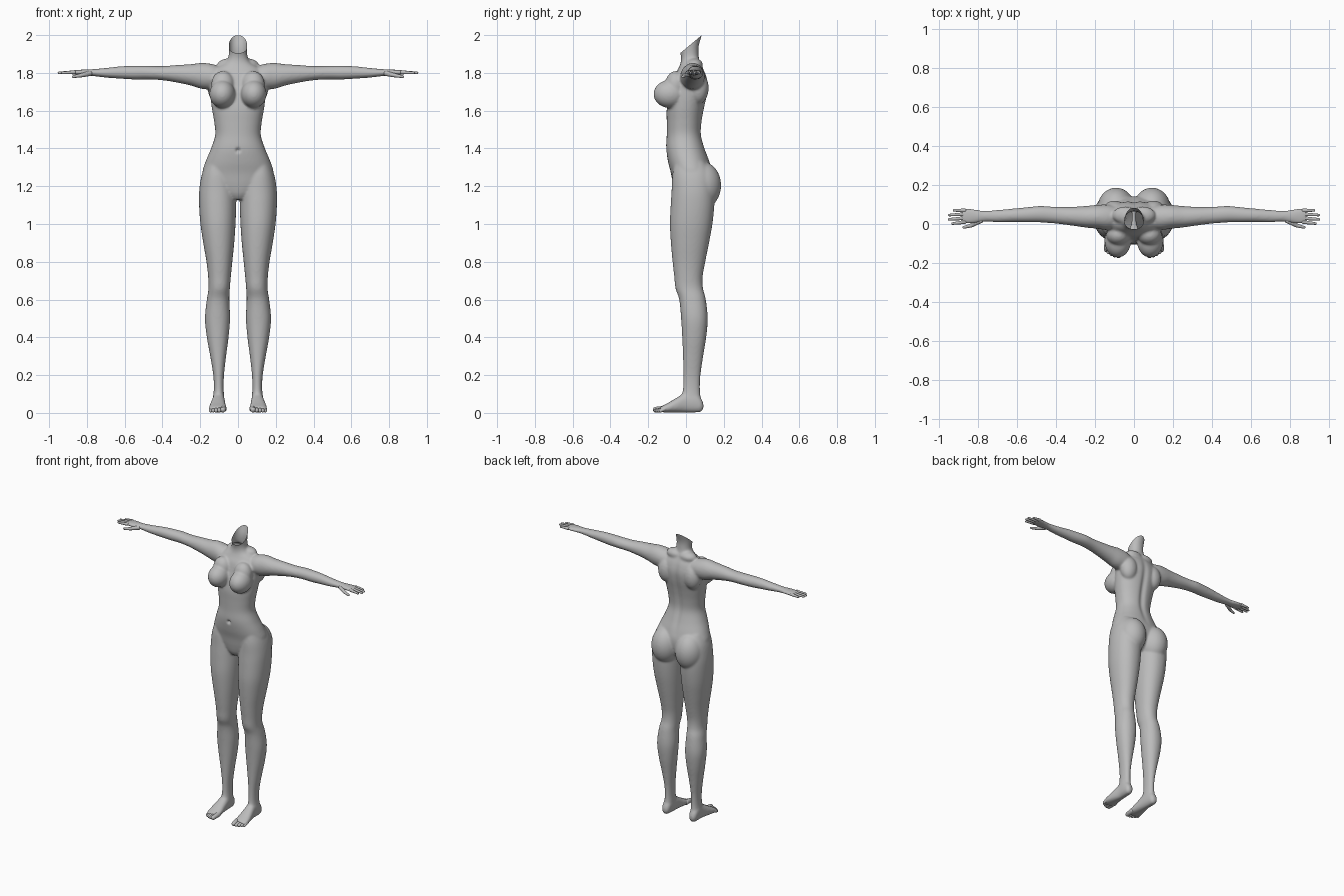
import bpy, bmesh, math
from mathutils import Vector, Matrix

skin = bpy.data.materials.new("plain grey")
skin.diffuse_color = (0.5, 0.5, 0.5, 1)


def catmull(rows, steps=5):
    """Smoothly fill in rows between the given sections."""
    out = []
    for i in range(len(rows) - 1):
        a, b, c, d = rows[max(i - 1, 0)], rows[i], rows[i + 1], rows[min(i + 2, len(rows) - 1)]
        for k in range(steps):
            t = k / steps
            out.append([0.5 * (2 * q + (r - p) * t + (2 * p - 5 * q + 4 * r - s) * t * t
                        + (3 * q - p - 3 * r + s) * t ** 3) for p, q, r, s in zip(a, b, c, d)])
    return out + [list(rows[-1])]


def loft(bm, rows, axis, side=1, power=2.0, n=40):
    """Skin rounded sections; each row is (position, a_min, a_max, b_min, b_max)."""
    rings = []
    for t, a0, a1, b0, b1 in catmull(rows):
        ring = []
        for k in range(n):
            c, s = math.cos(math.tau * k / n), math.sin(math.tau * k / n)
            a = (a0 + a1) / 2 + (a1 - a0) / 2 * math.copysign(abs(c) ** (2 / power), c)
            b = (b0 + b1) / 2 + (b1 - b0) / 2 * math.copysign(abs(s) ** (2 / power), s)
            x, y, z = {"X": (t, a, b), "Y": (a, t, b), "Z": (a, b, t)}[axis]
            ring.append(bm.verts.new((x * side, y, z)))
        rings.append(ring)
    for r, q in zip(rings, rings[1:]):
        for k in range(n):
            bm.faces.new((r[k], r[(k + 1) % n], q[(k + 1) % n], q[k]))
    bm.faces.new(rings[0])
    bm.faces.new(rings[-1])


def ball(bm, centre, radii, side):
    c = Vector((centre[0] * side, centre[1], centre[2]))
    bmesh.ops.create_uvsphere(bm, u_segments=40, v_segments=24, radius=1,
                              matrix=Matrix.Translation(c) @ Matrix.Diagonal((*radii, 1)))


def digit(bm, p, q, r0, r1, side):
    """Tapered capsule from p to q."""
    p, q = (Vector((v[0] * side, v[1], v[2])) for v in (p, q))
    d = q - p
    rot = d.to_track_quat('Z', 'Y').to_matrix()
    for v in bmesh.ops.create_uvsphere(bm, u_segments=14, v_segments=11, radius=1)["verts"]:
        v.co = (p + rot @ (v.co * r0)) if v.co.z < 0 else (q + rot @ (v.co * r1))


def finish(bm, name):
    bmesh.ops.recalc_face_normals(bm, faces=bm.faces)
    me = bpy.data.meshes.new(name)
    bm.to_mesh(me)
    bm.free()
    me.materials.append(skin)
    me.polygons.foreach_set("use_smooth", [True] * len(me.polygons))
    ob = bpy.data.objects.new(name, me)
    bpy.context.collection.objects.link(ob)
    return ob


# sections: (z, half width, front y, back y)
TORSO = [(1.13, .04, -.04, .08), (1.16, .10, -.058, .115), (1.21, .165, -.07, .135),
         (1.27, .188, -.08, .14), (1.33, .172, -.095, .125), (1.40, .143, -.105, .10),
         (1.47, .121, -.102, .082), (1.54, .126, -.102, .085), (1.61, .138, -.102, .097),
         (1.68, .147, -.09, .112), (1.74, .150, -.075, .117), (1.79, .145, -.06, .106),
         (1.825, .115, -.04, .09), (1.855, .068, -.028, .075), (1.89, .050, -.027, .067),
         (1.94, .049, -.04, .067), (2.0, .051, -.045, .084), (2.06, .052, -.05, .10)]
# sections: (z, inner x, outer x, front y, back y)
LEG = [(1.33, .06, .165, -.06, .10), (1.26, .03, .192, -.072, .14), (1.18, .012, .205, -.076, .15),
       (1.10, .010, .206, -.081, .150), (1.00, .013, .199, -.085, .140), (.90, .02, .184, -.08, .122),
       (.80, .030, .167, -.071, .102), (.72, .038, .158, -.062, .088), (.66, .043, .156, -.056, .09),
       (.60, .046, .165, -.036, .105), (.50, .042, .175, -.026, .115), (.40, .050, .165, -.02, .107),
       (.30, .063, .147, -.016, .091), (.20, .074, .131, -.014, .077), (.13, .076, .128, -.016, .074),
       (.08, .073, .132, -.025, .078), (.04, .076, .130, -.02, .08)]
# sections: (x, front y, back y, low z, high z)
ARM = [(.06, -.01, .08, 1.74, 1.82), (.13, -.03, .098, 1.715, 1.845), (.19, -.024, .098, 1.715, 1.853),
       (.25, -.018, .092, 1.733, 1.846), (.32, -.008, .088, 1.748, 1.842), (.40, .002, .088, 1.761, 1.836),
       (.48, .008, .092, 1.765, 1.838), (.55, .008, .086, 1.765, 1.838), (.62, .009, .079, 1.769, 1.835),
       (.70, .009, .072, 1.775, 1.826), (.77, .012, .068, 1.783, 1.820), (.81, .005, .074, 1.786, 1.818),
       (.85, .000, .080, 1.789, 1.816), (.885, .002, .078, 1.793, 1.812)]
# sections: (y, inner x, outer x, low z, high z)
FOOT = [(.092, .092, .118, .022, .05), (.078, .079, .130, .005, .08), (.045, .073, .135, .002, .11),
        (.0, .070, .136, .002, .108), (-.05, .066, .146, .002, .08), (-.09, .062, .153, .002, .056),
        (-.12, .062, .155, .003, .04), (-.138, .066, .148, .006, .03)]

bm = bmesh.new()
loft(bm, [(z, -w, w, f, b) for z, w, f, b in TORSO], "Z", power=2.2)
for s in (1, -1):
    loft(bm, LEG, "Z", s, 2.15)
    loft(bm, ARM, "X", s)
    loft(bm, FOOT, "Y", s, 2.3)
    ball(bm, (.092, .085, 1.205), (.094, .101, .125), s)      # seat muscles
    ball(bm, (.083, -.085, 1.688), (.068, .087, .074), s)     # bust
    ball(bm, (.080, -.055, 1.735), (.062, .055, .075), s)     # upper chest slope
    ball(bm, (.045, .045, 1.842), (.065, .045, .035), s)      # neck-to-shoulder muscle
    ball(bm, (.10, .065, 1.72), (.06, .055, .085), s)         # shoulder blade
raw = finish(bm, "raw_body")

# fuse the parts into one soft skin
mod = raw.modifiers.new("fuse", 'REMESH')
mod.mode, mod.voxel_size = 'VOXEL', 0.0065
mod = raw.modifiers.new("soften", 'SMOOTH')
mod.factor, mod.iterations = 0.5, 10
deps = bpy.context.evaluated_depsgraph_get()
bm = bmesh.new()
bm.from_mesh(bpy.data.meshes.new_from_object(raw.evaluated_get(deps)))
bpy.data.objects.remove(raw)

# navel dimple and spine groove
for v in bm.verts:
    x, y, z = v.co
    if y < -.05:
        v.co.y += .014 * math.exp(-(x * x + (z - 1.39) ** 2) / .00012)
    elif y > .05 and 1.3 < z < 1.85:
        v.co.y -= .011 * math.exp(-x * x / .0004) * math.sin((z - 1.3) / .55 * math.pi)

# open slanted neck
bmesh.ops.bisect_plane(bm, geom=bm.verts[:] + bm.edges[:] + bm.faces[:], dist=1e-5,
                       plane_co=(0, -.036, 1.90), plane_no=(0, -.10, .12), clear_outer=True)
body = finish(bm, "body")

# fingers: (base y, tip x, tip y); toes: (base x, tip x, tip y, radius)
FINGERS = [(.010, .930, .002), (.030, .948, .024), (.050, .946, .046), (.069, .922, .070)]
TOES = [(.076, .080, -.160, .015), (.098, .099, -.161, .0105), (.115, .116, -.154, .0100),
        (.130, .131, -.145, .0095), (.144, .144, -.134, .0090)]
for s, label in ((1, "left"), (-1, "right")):
    bm = bmesh.new()
    for by, tx, ty in FINGERS:
        digit(bm, (.868, by, 1.803), (tx, ty, 1.800), .0105, .0065, s)
    digit(bm, (.785, .018, 1.797), (.835, -.008, 1.786), .014, .0105, s)
    digit(bm, (.835, -.008, 1.786), (.872, -.017, 1.780), .0105, .007, s)
    finish(bm, label + "_fingers")
    bm = bmesh.new()
    for bx, tx, ty, r in TOES:
        digit(bm, (bx, -.11, .022), (tx, ty, r + .002), r * 1.1, r, s)
    finish(bm, label + "_toes")
